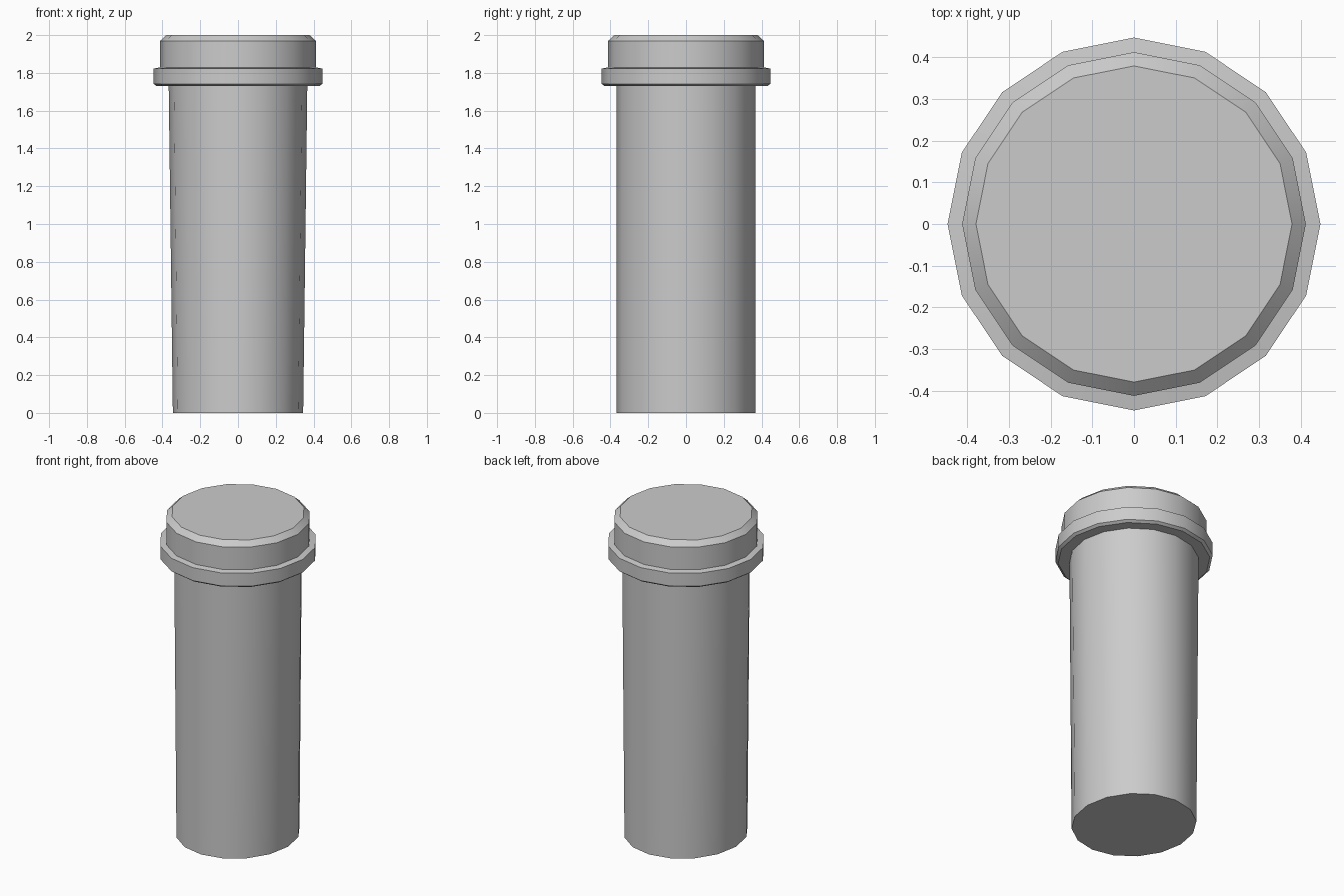
import bpy
import bmesh
from math import cos, sin, pi, radians

SIDES = 16

cube = bpy.data.objects.get("Cube")
if cube:
    bpy.data.objects.remove(cube, do_unlink=True)

grey = bpy.data.materials.new("plain grey")
grey.use_nodes = True
colour = (0.6, 0.6, 0.6, 1)
grey.diffuse_color = colour
grey.node_tree.nodes["Principled BSDF"].inputs["Base Color"].default_value = colour


def lathe(name, rings):
    """Capped stack of polygon rings, each given as (x radius, y radius, height)."""
    bm = bmesh.new()
    loops = []
    for rx, ry, z in rings:
        angles = [2 * pi * i / SIDES for i in range(SIDES)]
        loops.append([bm.verts.new((rx * cos(a), ry * sin(a), z)) for a in angles])
    for low, high in zip(loops, loops[1:]):
        for i in range(SIDES):
            j = (i + 1) % SIDES
            bm.faces.new((low[i], low[j], high[j], high[i]))
    bm.faces.new(loops[0][::-1])
    bm.faces.new(loops[-1])
    mesh = bpy.data.meshes.new(name)
    bm.to_mesh(mesh)
    bm.free()
    mesh.materials.append(grey)
    obj = bpy.data.objects.new(name, mesh)
    bpy.context.collection.objects.link(obj)
    bpy.ops.object.select_all(action="DESELECT")
    obj.select_set(True)
    bpy.context.view_layer.objects.active = obj
    bpy.ops.object.shade_smooth_by_angle(angle=radians(30))
    return obj


# Long shaft, narrowing downwards in width only
lathe("shaft", [(0.345, 0.367, 0), (0.367, 0.367, 1.735)])

# Collar with a small chamfer below, and the bevelled cap above it
collar_and_cap = [(0.431, 1.73), (0.447, 1.742), (0.447, 1.823),
                  (0.412, 1.829), (0.412, 1.97), (0.379, 2.0)]
lathe("collar_and_cap", [(r, r, z) for r, z in collar_and_cap])
